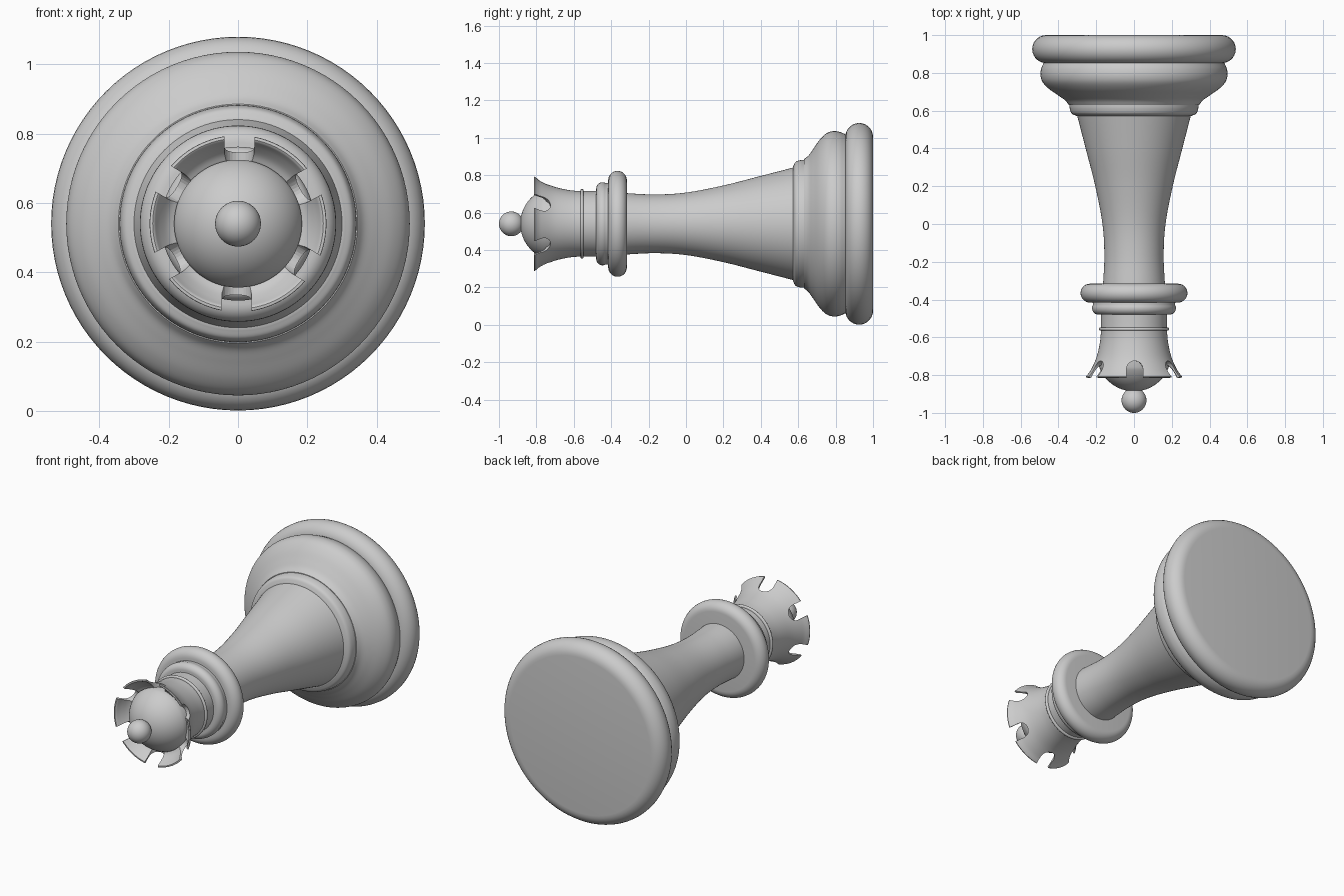
import bpy, bmesh
from math import sin, cos, pi, radians
from mathutils import Vector, Matrix

if "Cube" in bpy.data.objects:
    bpy.data.objects.remove(bpy.data.objects["Cube"])

AXIS_Z = 0.54


def smooth(points, steps=6):
    """Catmull-Rom curve through (radius, y) points."""
    p = [Vector(q) for q in points]
    p = [2 * p[0] - p[1]] + p + [2 * p[-1] - p[-2]]
    out = []
    for i in range(1, len(p) - 2):
        a, b, c, d = p[i - 1:i + 3]
        for k in range(steps):
            t = k / steps
            out.append(0.5 * (2 * b + (c - a) * t + (2 * a - 5 * b + 4 * c - d) * t**2
                              + (3 * b - a - 3 * c + d) * t**3))
    return [tuple(v) for v in out] + [points[-1]]


def arc(r, y, radius, start, end, n=14):
    """Arc in the (radius, y) plane."""
    return [(r + radius * cos(radians(start + (end - start) * i / n)),
             y + radius * sin(radians(start + (end - start) * i / n))) for i in range(n + 1)]


def finish(name, bm):
    bmesh.ops.recalc_face_normals(bm, faces=bm.faces)
    me = bpy.data.meshes.new(name)
    bm.to_mesh(me)
    bm.free()
    ob = bpy.data.objects.new(name, me)
    bpy.context.collection.objects.link(ob)
    return ob


def shade(ob, angle=35):
    bpy.ops.object.select_all(action='DESELECT')
    ob.select_set(True)
    bpy.context.view_layer.objects.active = ob
    bpy.ops.object.shade_smooth_by_angle(angle=radians(angle))


def lathe(name, profile, seg=96):
    """Revolve a profile about the lying axis and cap both ends."""
    bm = bmesh.new()
    rings = []
    for r, y in profile:
        if r < 1e-4:
            rings.append([bm.verts.new((0, y, AXIS_Z))])
        else:
            rings.append([bm.verts.new((r * cos(2 * pi * i / seg), y,
                                        AXIS_Z + r * sin(2 * pi * i / seg))) for i in range(seg)])
    for a, b in zip(rings, rings[1:]):
        for i in range(seg):
            j = (i + 1) % seg
            quad = [a[i % len(a)], a[j % len(a)], b[j % len(b)], b[i % len(b)]]
            bm.faces.new(list(dict.fromkeys(quad)))
    for ring in (rings[0], rings[-1]):
        if len(ring) > 1:
            bm.faces.new(ring)
    ob = finish(name, bm)
    shade(ob)
    return ob


# Base
lathe("base_disc", arc(0.465, 0.926, 0.074, 90, -90))
lathe("base_bell", [(0.47, 0.86)] + smooth([
    (0.48, 0.85), (0.492, 0.82), (0.495, 0.785), (0.483, 0.75), (0.45, 0.715),
    (0.40, 0.68), (0.365, 0.655), (0.345, 0.63)]))
lathe("base_step", [(0.34, 0.65)] + smooth([
    (0.342, 0.635), (0.34, 0.61), (0.33, 0.585), (0.305, 0.572)]) + [(0.29, 0.57)])

# Stem
lathe("stem", smooth([(0.305, 0.59), (0.256, 0.4), (0.205, 0.2), (0.167, 0.0),
                      (0.157, -0.17), (0.165, -0.34)], 10))

# Collar
lathe("collar_ring", arc(0.233, -0.366, 0.05, 90, -90))
lathe("collar_step", [(0.22, -0.40)] + arc(0.188, -0.446, 0.034, 30, -90))
lathe("neck_bead", arc(0.177, -0.556, 0.009, 90, -90, 8))

# Crown: flared cup
outer = smooth([(0.175, -0.45), (0.175, -0.56), (0.181, -0.63), (0.20, -0.71),
                (0.23, -0.775), (0.251, -0.803)])
rim = [(0.255, -0.808), (0.254, -0.813), (0.246, -0.814)]
inner = smooth([(0.241, -0.811), (0.225, -0.785), (0.202, -0.758), (0.175, -0.742)], 5)
crown = lathe("crown", outer + rim + inner + [(0, -0.74)])

# Six U-shaped notches around the rim
bm = bmesh.new()
outline = [(0.043, -0.86)] + arc(0, -0.768, 0.043, 0, 180) + [(-0.043, -0.86)]
for k in range(6):
    rot = Matrix.Rotation(radians(60 * k + 1), 3, 'Y')
    loops = [[bm.verts.new(rot @ Vector((x, y, r)) + Vector((0, 0, AXIS_Z)))
              for x, y in outline] for r in (0.165, 0.32)]
    n = len(outline)
    for i in range(n):
        j = (i + 1) % n
        bm.faces.new((loops[0][i], loops[0][j], loops[1][j], loops[1][i]))
    bm.faces.new(loops[0])
    bm.faces.new(loops[1])
cutter = finish("notch_cutter", bm)
mod = crown.modifiers.new("notches", 'BOOLEAN')
mod.operation = 'DIFFERENCE'
mod.solver = 'EXACT'
mod.object = cutter
bpy.context.view_layer.objects.active = crown
bpy.ops.object.modifier_apply(modifier="notches")
bpy.data.objects.remove(cutter)
shade(crown)

# Dome and finial ball
lathe("crown_dome", [(0, -0.70), (0.182, -0.70)] + arc(0, -0.69, 0.196, -20, -90)[:-1] + [(0, -0.886)])
lathe("finial_ball", [(0, -0.868)] + arc(0, -0.934, 0.066, 90, -90, 24)[1:-1] + [(0, -1.0)], 48)
